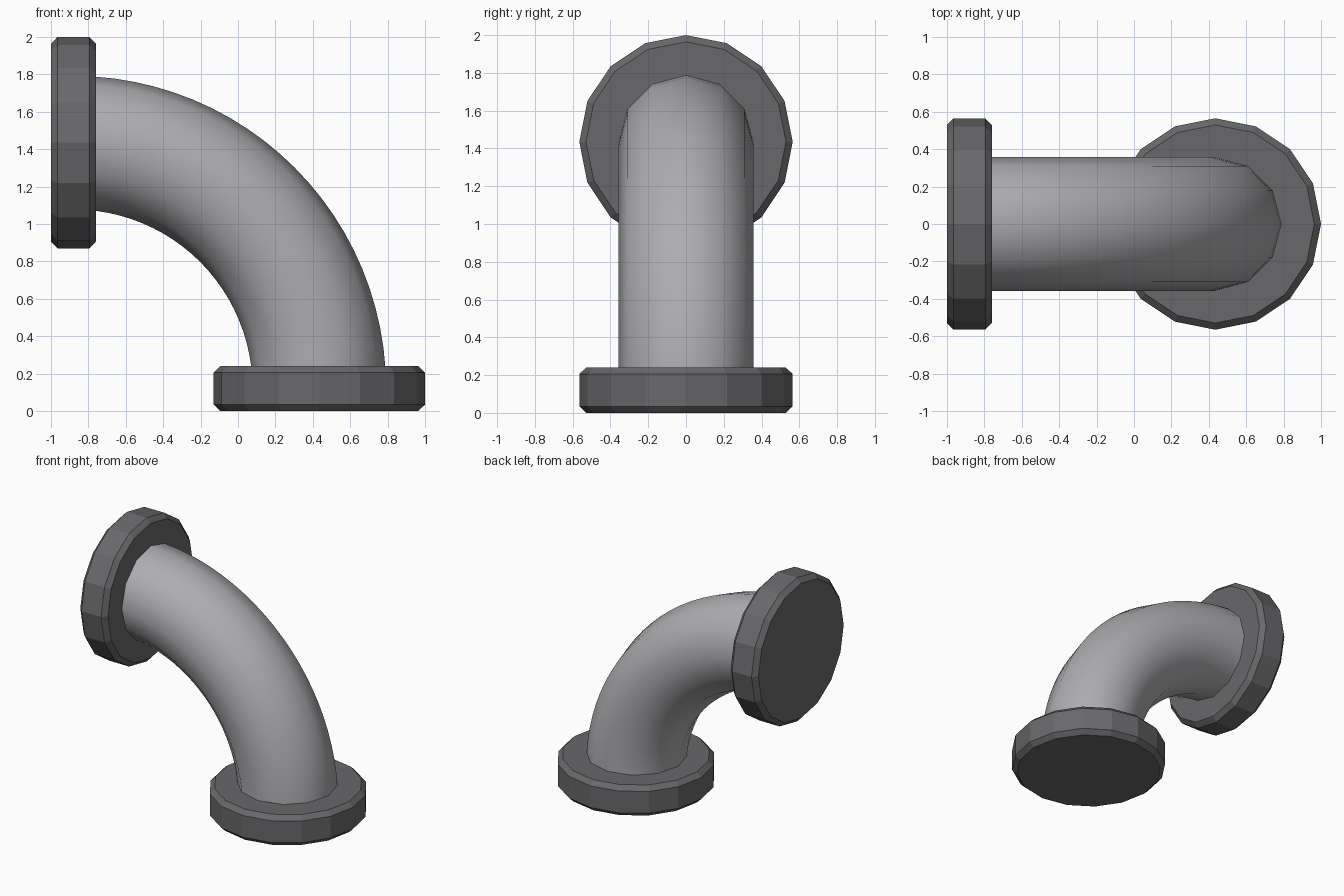
import bpy, bmesh
from math import sin, cos, pi

if "Cube" in bpy.data.objects:
    bpy.data.objects.remove(bpy.data.objects["Cube"])

FLANGE_R, FLANGE_H, CHAMFER = 0.565, 0.24, 0.035
PIPE_R, PIPE_SIDES, BEND_STEPS = 0.357, 12, 24
AXIS_X, AXIS_Z = 0.435, 1.435          # centre lines of the two flanges


def flange(name, location, rotation=(0, 0, 0)):
    bpy.ops.mesh.primitive_cylinder_add(vertices=16, radius=FLANGE_R, depth=FLANGE_H,
                                        location=location, rotation=rotation)
    ob = bpy.context.object
    ob.name = name
    # chamfer only the rims, not the sixteen side edges
    mod = ob.modifiers.new("rim_chamfer", 'BEVEL')
    mod.width = CHAMFER
    mod.segments = 1
    mod.limit_method = 'ANGLE'
    mod.angle_limit = pi / 4
    return ob


# Flanges: one flat on the ground, one upright at the left
flange("bottom_flange", (AXIS_X, 0, FLANGE_H / 2))
flange("side_flange", (-1 + FLANGE_H / 2, 0, AXIS_Z), (0, pi / 2, 0))

# Elbow pipe: quarter bend running between the flange middles
cx, cz = -1 + FLANGE_H / 2, FLANGE_H / 2
bend_r = AXIS_X - cx
bm = bmesh.new()
rings = []
for i in range(BEND_STEPS + 1):
    a = pi / 2 * i / BEND_STEPS
    ring = []
    for j in range(PIPE_SIDES):
        b = 2 * pi * j / PIPE_SIDES
        r = bend_r + PIPE_R * cos(b)
        ring.append(bm.verts.new((cx + r * cos(a), PIPE_R * sin(b), cz + r * sin(a))))
    rings.append(ring)
for lower, upper in zip(rings, rings[1:]):
    for j in range(PIPE_SIDES):
        k = (j + 1) % PIPE_SIDES
        bm.faces.new((lower[j], lower[k], upper[k], upper[j]))
bmesh.ops.recalc_face_normals(bm, faces=bm.faces)
for f in bm.faces:
    f.smooth = True
mesh = bpy.data.meshes.new("elbow_pipe")
bm.to_mesh(mesh)
bm.free()
bpy.context.collection.objects.link(bpy.data.objects.new("elbow_pipe", mesh))

# Dark grey flanges, lighter grey pipe
for mat_name, value, parts in (("flange_grey", 0.14, ("bottom_flange", "side_flange")),
                               ("pipe_grey", 0.42, ("elbow_pipe",))):
    mat = bpy.data.materials.new(mat_name)
    mat.diffuse_color = (value, value, value * 1.05, 1)
    mat.use_nodes = True
    mat.node_tree.nodes["Principled BSDF"].inputs["Base Color"].default_value = mat.diffuse_color
    for part in parts:
        bpy.data.objects[part].data.materials.append(mat)
